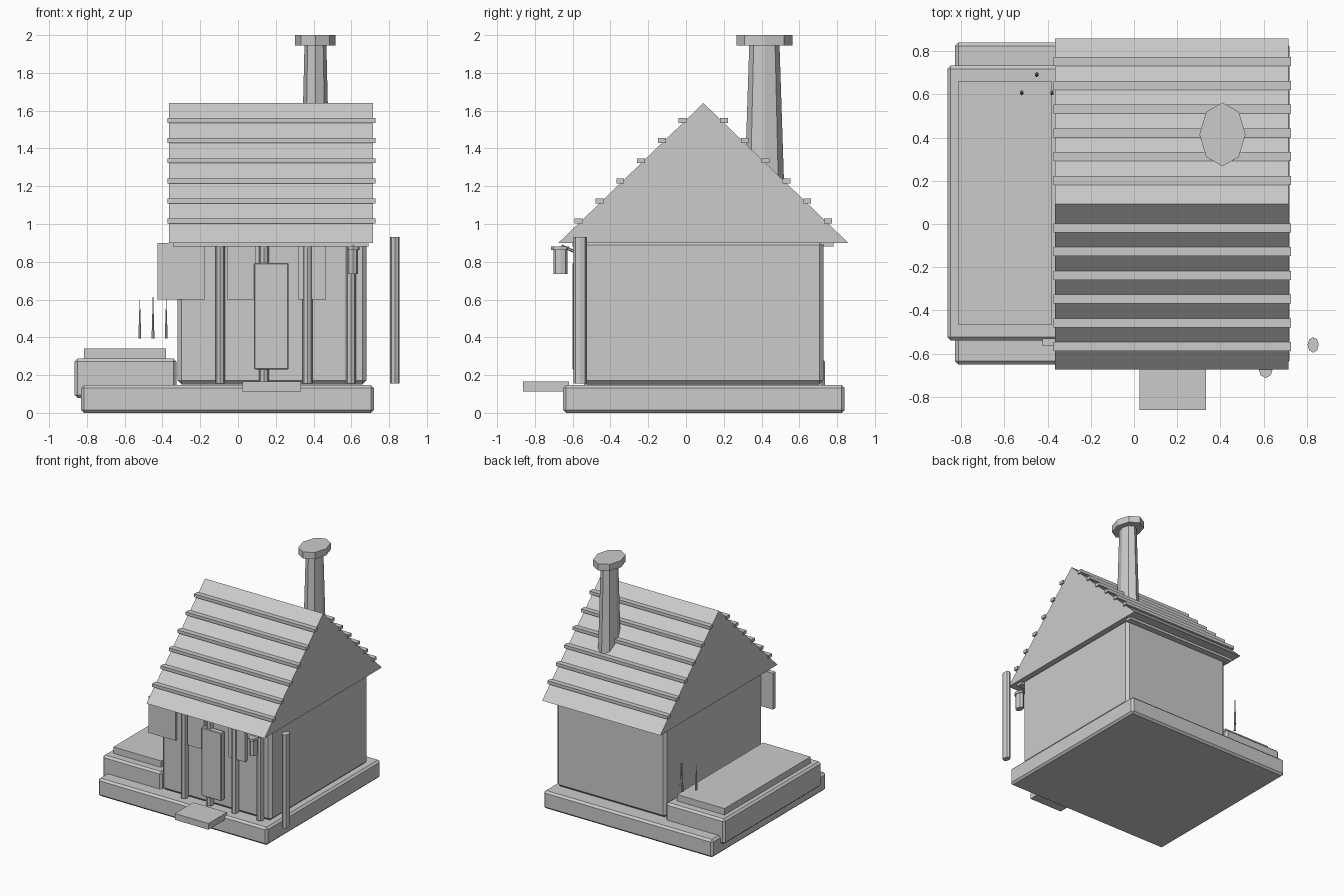
import bpy, bmesh, math
from mathutils import Vector, Matrix

if "Cube" in bpy.data.objects:
    bpy.data.objects.remove(bpy.data.objects["Cube"])

grey = bpy.data.materials.new("plain grey")
grey.diffuse_color = (0.6, 0.6, 0.6, 1)
grey.use_nodes = True
grey.node_tree.nodes["Principled BSDF"].inputs["Base Color"].default_value = grey.diffuse_color


def finish(name, bm):
    bmesh.ops.recalc_face_normals(bm, faces=bm.faces[:])
    me = bpy.data.meshes.new(name)
    bm.to_mesh(me)
    bm.free()
    me.materials.append(grey)
    ob = bpy.data.objects.new(name, me)
    bpy.context.collection.objects.link(ob)
    return ob


def box(name, x, y, z, bevel=0):
    bm = bmesh.new()
    bmesh.ops.create_cube(bm, size=1)
    for v in bm.verts:
        v.co = Vector([(r[0] + r[1]) / 2 + c * (r[1] - r[0]) for c, r in zip(v.co, (x, y, z))])
    if bevel:
        bmesh.ops.bevel(bm, geom=bm.edges[:], offset=bevel, segments=1, affect='EDGES', profile=0.5)
    return finish(name, bm)


def tube(name, x, y, z0, z1, r0, r1, sides=8, stretch=1.38):
    # upright tapered prism, stretched along y
    bm = bmesh.new()
    bmesh.ops.create_cone(bm, cap_ends=True, segments=sides, radius1=r0, radius2=r1, depth=z1 - z0)
    for v in bm.verts:
        v.co = Vector((x + v.co.x, y + v.co.y * stretch, (z0 + z1) / 2 + v.co.z))
    return finish(name, bm)


# ground slab, front step and side terrace
box("base_slab", (-0.83, 0.72), (-0.65, 0.84), (0, 0.147), 0.016)
box("front_step", (0.025, 0.333), (-0.862, -0.62), (0.113, 0.165))
box("terrace", (-0.865, -0.325), (-0.54, 0.735), (0.08, 0.287), 0.016)
box("terrace_top", (-0.815, -0.38), (-0.465, 0.66), (0.28, 0.34))

# house body
box("house_body", (-0.32, 0.68), (-0.545, 0.728), (0.15, 0.91), 0.022)

# roof prism
CY, APEX, EAVE, HALF = 0.092, 1.64, 0.9, 0.767
bm = bmesh.new()
tri = [bm.verts.new((-0.365, y, z)) for y, z in
       ((CY - HALF, EAVE), (CY + HALF, EAVE), (CY, APEX))]
face = bm.faces.new(tri)
ext = bmesh.ops.extrude_face_region(bm, geom=[face])
bmesh.ops.translate(bm, vec=(1.08, 0, 0),
                    verts=[g for g in ext["geom"] if isinstance(g, bmesh.types.BMVert)])
finish("roof", bm)

# roof battens and eave strips on both slopes
for side in (-1, 1):
    for i in range(6):
        y, z = CY + side * (0.11 + 0.11 * i), 1.548 - 0.1065 * i
        box("roof_batten", (-0.374, 0.728), (y - 0.021, y + 0.021), (z - 0.013, z + 0.013))
    y = CY + side * 0.663
    box("eave_strip", (-0.343, 0.69), (y - 0.03, y + 0.025), (0.88, 0.902))

# chimney with cap
tube("chimney", 0.41, 0.415, 1.15, 1.95, 0.077, 0.058)
tube("chimney_cap", 0.41, 0.415, 1.945, 2.0, 0.107, 0.107)

# front posts
for i in range(5):
    tube("front_post", -0.094 + 0.231 * i, -0.56, 0.155, 0.93, 0.026, 0.026)

# door and window plates
box("door", (0.085, 0.268), (-0.602, -0.555), (0.23, 0.793), 0.005)
box("side_shutter", (-0.425, -0.175), (-0.565, -0.53), (0.6, 0.9))
for x in (-0.058, 0.317):
    box("front_window", (x, x + 0.15), (-0.575, -0.54), (0.6, 0.885))

# hanging lantern on a bracket
tube("lantern", 0.608, -0.665, 0.735, 0.87, 0.027, 0.027)
tube("lantern_cap", 0.61, -0.667, 0.862, 0.882, 0.034, 0.034)
bm = bmesh.new()
a, b = Vector((0.61, -0.66, 0.885)), Vector((0.61, -0.57, 0.845))
rot = (b - a).to_track_quat('Z', 'Y').to_matrix().to_4x4()
bmesh.ops.create_cone(bm, cap_ends=True, segments=6, radius1=0.008, radius2=0.008,
                      depth=(b - a).length, matrix=Matrix.Translation((a + b) / 2) @ rot)
finish("lantern_bracket", bm)

# spikes above the terrace
for x, y, top in ((-0.52, 0.608, 0.6), (-0.45, 0.692, 0.63), (-0.38, 0.608, 0.6)):
    tube("spike", x, y, 0.395, top, 0.009, 0.001, 6)
